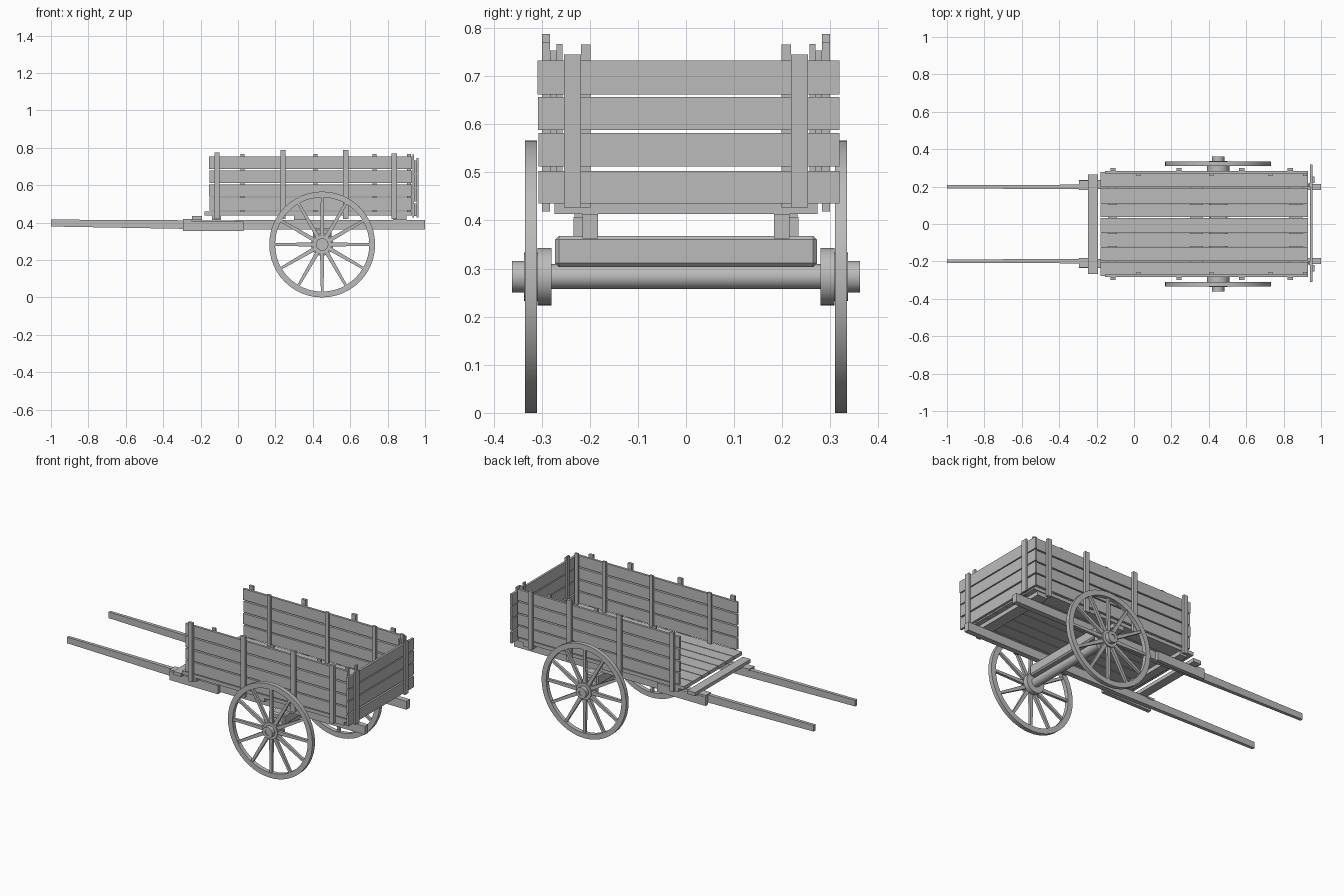
import bpy, bmesh, math
from mathutils import Matrix, Vector

cube = bpy.data.objects.get("Cube")
if cube:
    bpy.data.objects.remove(cube, do_unlink=True)

grey = bpy.data.materials.new("weathered_grey")
grey.use_nodes = True
colour = (0.5, 0.5, 0.5, 1)
grey.diffuse_color = colour
grey.node_tree.nodes["Principled BSDF"].inputs["Base Color"].default_value = colour


def finish(name, bm, smooth=False):
    bmesh.ops.recalc_face_normals(bm, faces=bm.faces[:])
    mesh = bpy.data.meshes.new(name)
    bm.to_mesh(mesh)
    bm.free()
    mesh.materials.append(grey)
    obj = bpy.data.objects.new(name, mesh)
    bpy.context.collection.objects.link(obj)
    if smooth:
        bpy.ops.object.select_all(action='DESELECT')
        obj.select_set(True)
        bpy.context.view_layer.objects.active = obj
        bpy.ops.object.shade_smooth_by_angle(angle=math.radians(35))
    return obj


def box(name, x, y, z):
    """Box from (low, high) ranges on each axis."""
    bm = bmesh.new()
    bmesh.ops.create_cube(bm, size=1)
    for v in bm.verts:
        v.co = Vector([r[0] if c < 0 else r[1] for c, r in zip(v.co, (x, y, z))])
    return finish(name, bm)


def span(s, a, b):
    """Mirrored range on y."""
    return tuple(sorted((s * a, s * b)))


def ring(bm, profile, closed, steps=48):
    """Revolve (radius, y) points around the y axis."""
    verts = [bm.verts.new((r, y, 0)) for r, y in profile]
    pairs = list(zip(verts, verts[1:])) + ([(verts[-1], verts[0])] if closed else [])
    edges = [bm.edges.new(p) for p in pairs]
    bmesh.ops.spin(bm, geom=verts + edges, cent=(0, 0, 0), axis=(0, 1, 0),
                   angle=math.tau, steps=steps, use_merge=True)
    bmesh.ops.remove_doubles(bm, verts=bm.verts[:], dist=0.0001)


AXLE_X, AXLE_Z, RADIUS = 0.45, 0.283, 0.283


def wheel(name, s):
    # Rim and stepped hub
    bm = bmesh.new()
    ring(bm, [(RADIUS, s * 0.31), (RADIUS, s * 0.335),
              (0.252, s * 0.335), (0.252, s * 0.31)], True)
    ring(bm, [(0, s * 0.28), (0.06, s * 0.28), (0.06, s * 0.309), (0.05, s * 0.309),
              (0.05, s * 0.337), (0.033, s * 0.337), (0.033, s * 0.362),
              (0.015, s * 0.362), (0.015, s * 0.357), (0, s * 0.357)], False, 32)
    # Twelve tapered spokes
    for i in range(12):
        new = bmesh.ops.create_cube(bm, size=1)["verts"]
        for v in new:
            half = 0.011 if v.co.z < 0 else 0.007
            v.co = Vector((math.copysign(half, v.co.x), s * 0.322 + v.co.y * 0.016,
                           0.045 if v.co.z < 0 else 0.256))
        bmesh.ops.rotate(bm, verts=new, cent=(0, 0, 0),
                         matrix=Matrix.Rotation(math.tau * i / 12, 3, 'Y'))
    bmesh.ops.translate(bm, verts=bm.verts[:], vec=(AXLE_X, 0, AXLE_Z))
    finish(name, bm, True)


# Axle and the bolster resting on it
bm = bmesh.new()
ring(bm, [(0, -0.285), (0.026, -0.285), (0.026, 0.285), (0, 0.285)], False, 32)
bmesh.ops.translate(bm, verts=bm.verts[:], vec=(AXLE_X, 0, AXLE_Z))
finish("axle", bm, True)
bolster = box("axle_bolster", (0.4, 0.5), (-0.272, 0.272), (0.303, 0.368))
bevel = bolster.modifiers.new("edge", 'BEVEL')
bevel.width, bevel.segments = 0.008, 1

BOARDS = [(0.465, 0.533), (0.54, 0.604), (0.612, 0.678), (0.686, 0.753)]
for side, s in (("left", 1), ("right", -1)):
    # The mirrored name follows the +y and -y sides of the cart
    part = {"left": "rear_side", "right": "front_side"}[side]
    wheel(part + "_wheel", s)

    # Chassis rail, tapered pull shaft and the splice joining them
    box(part + "_rail", (-0.02, 1.0), span(s, 0.183, 0.215), (0.362, 0.413))
    shaft = box(part + "_shaft", (-1.0, -0.02), span(s, 0.185, 0.211), (0.362, 0.411))
    for v in shaft.data.vertices:
        if v.co.x < -0.5:
            v.co.z = 0.379 if v.co.z < 0.39 else 0.416
            v.co.y = s * (0.19 if abs(v.co.y) < 0.2 else 0.208)
    box(part + "_splice", (-0.295, 0.03), span(s, 0.211, 0.234), (0.355, 0.407))

    # Side wall boards
    for i, z in enumerate(BOARDS):
        box(f"{part}_board_{i + 1}", (-0.155 + 0.003 * (i % 2 == 0), 0.93),
            span(s, 0.269, 0.283), z)
    # Outer stakes and inner cleats
    for i, (x, top) in enumerate([(-0.112, 0.775), (0.241, 0.787),
                                  (0.576, 0.787), (0.836, 0.77)]):
        box(f"{part}_stake_{i + 1}", (x - 0.014, x + 0.014),
            span(s, 0.283, 0.299), (0.418, top))
    for i, x in enumerate([0.025, 0.415, 0.73, 0.915]):
        box(f"{part}_cleat_{i + 1}", (x - 0.011, x + 0.011),
            span(s, 0.257, 0.269), (0.458, 0.767))

    # Upright battens on both faces of the end wall
    box(part + "_end_batten", (0.955, 0.965), span(s, 0.218, 0.254), (0.427, 0.745))
    box(part + "_end_inner_batten", (0.932, 0.942), span(s, 0.198, 0.218), (0.427, 0.765))

# Floor planks
edges = [-0.28, -0.2, -0.122, -0.05, 0.035, 0.105, 0.195, 0.28]
for i, (a, b) in enumerate(zip(edges, edges[1:])):
    box(f"floor_plank_{i + 1}", (-0.18, 0.93), (a + 0.002, b - 0.002), (0.437, 0.458))

# Cross beams under the floor and the step board at the shafts
for i, (x, half) in enumerate([(-0.115, 0.025), (0.335, 0.035), (0.865, 0.035)]):
    box(f"cross_beam_{i + 1}", (x - half, x + half), (-0.273, 0.273), (0.413, 0.437))
box("step_beam", (-0.295, -0.245), (-0.232, -0.183), (0.407, 0.418))
box("step_beam_far", (-0.295, -0.245), (0.183, 0.232), (0.407, 0.418))
box("step_board", (-0.246, -0.193), (-0.268, 0.264), (0.413, 0.434))

# End wall boards
for i, z in enumerate([(0.435, 0.503), (0.512, 0.582), (0.588, 0.656), (0.662, 0.732)]):
    box(f"end_board_{i + 1}", (0.942, 0.955), (-0.306 - 0.001 * i, 0.319), z)
